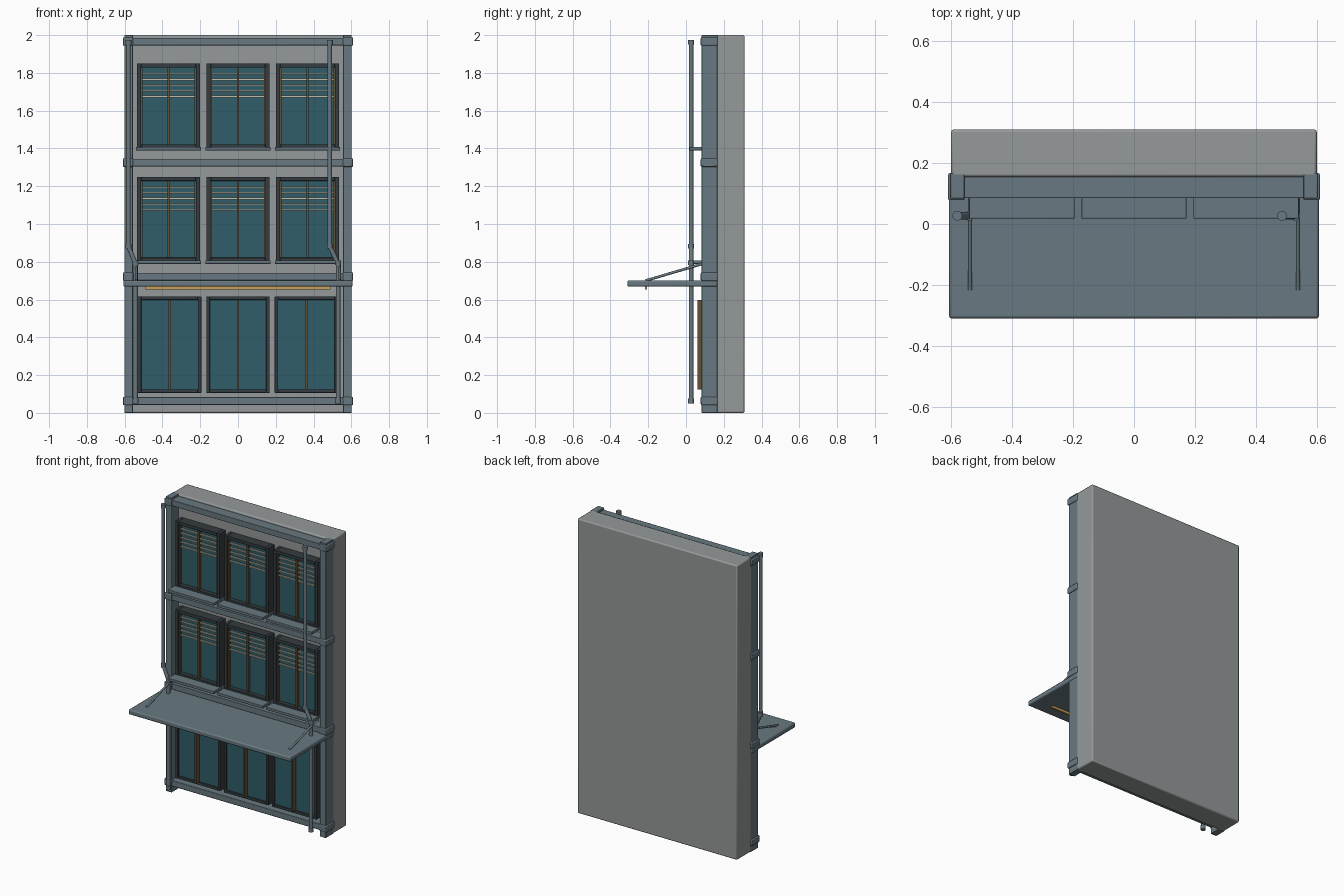
import bpy
from mathutils import Vector

if "Cube" in bpy.data.objects:
    bpy.data.objects.remove(bpy.data.objects["Cube"])


def material(name, rgb):
    m = bpy.data.materials.new(name)
    m.diffuse_color = (*rgb, 1)
    m.use_nodes = True
    m.node_tree.nodes["Principled BSDF"].inputs["Base Color"].default_value = m.diffuse_color
    return m


WALL = material("concrete", (0.30, 0.32, 0.32))
STEEL = material("blue_steel", (0.14, 0.19, 0.22))
DARK = material("dark_frame", (0.035, 0.045, 0.05))
GLASS = material("teal_glass", (0.03, 0.11, 0.14))
BRONZE = material("bronze", (0.13, 0.08, 0.035))
SLAT = material("blind_slat", (0.55, 0.52, 0.42))
WARM = material("warm_light", (0.6, 0.35, 0.1))


def finish(ob, name, mat):
    ob.name = name
    ob.data.materials.append(mat)
    bpy.ops.object.shade_smooth_by_angle()
    return ob


def box(name, x, y, z, mat, bevel=0.0):
    """Box from (min, max) ranges on each axis."""
    c = [(r[0] + r[1]) / 2 for r in (x, y, z)]
    bpy.ops.mesh.primitive_cube_add(size=1, location=c)
    ob = bpy.context.object
    ob.scale = [r[1] - r[0] for r in (x, y, z)]
    bpy.ops.object.transform_apply(location=False, rotation=False, scale=True)
    if bevel:
        b = ob.modifiers.new("bevel", 'BEVEL')
        b.width, b.segments = bevel, 2
    return finish(ob, name, mat)


def rod(name, a, b, r, mat=STEEL):
    """Cylinder between two points."""
    a, b = Vector(a), Vector(b)
    bpy.ops.mesh.primitive_cylinder_add(vertices=16, radius=r, depth=(b - a).length,
                                        location=(a + b) / 2)
    ob = bpy.context.object
    ob.rotation_euler = (b - a).to_track_quat('Z', 'Y').to_euler()
    return finish(ob, name, mat)


# Rear wall slab
box("wall", (-0.6, 0.6), (0.155, 0.31), (0, 2), WALL, 0.008)

# Corner columns and floor beams with bracket collars
for s in (-1, 1):
    box("column", sorted((s * 0.557, s * 0.602)), (0.083, 0.167), (0, 2), STEEL, 0.003)
for z in (0.063, 0.721, 1.325, 1.966):
    box("floor_beam", (-0.59, 0.59), (0.085, 0.158), (z - 0.02, z + 0.02), STEEL, 0.003)
    for s in (-1, 1):
        box("beam_bracket", sorted((s * 0.556, s * 0.61)), (0.078, 0.167),
            (z - 0.022, z + 0.022), STEEL, 0.005)


# Window: frame bars, glass pane, bronze bars
def window(prefix, cx, w, z0, z1, front, glass, bar_front, t):
    x0, x1 = cx - w / 2, cx + w / 2
    for s in (-1, 1):
        box(prefix + "_frame_side", sorted((cx + s * w / 2, cx + s * (w / 2 - t))),
            (front, 0.16), (z0, z1), DARK, 0.002)
    for za, zb in ((z0, z0 + t), (z1 - t, z1)):
        box(prefix + "_frame_rail", (x0 + t, x1 - t), (front, 0.16), (za, zb), DARK, 0.002)
    box(prefix + "_glass", (x0 + t / 2, x1 - t / 2), (glass, 0.157),
        (z0 + t / 2, z1 - t / 2), GLASS)
    box(prefix + "_mullion", (cx - 0.006, cx + 0.006), (bar_front, glass + 0.01),
        (z0 + t, z1 - t), BRONZE)


for i in (-1, 0, 1):
    # Ground floor glazing
    window("shop_window", i * 0.362, 0.335, 0.106, 0.616, 0.085, 0.095, 0.06, 0.018)
    # Upper windows with blinds and sills
    for z0, z1 in ((0.80, 1.25), (1.40, 1.85)):
        cx = i * 0.368
        window("upper_window", cx, 0.334, z0, z1, 0.09, 0.118, 0.1, 0.022)
        for s in (-1, 1):
            box("window_side_trim", (cx + s * 0.142 - 0.004, cx + s * 0.142 + 0.004),
                (0.1, 0.125), (z0 + 0.022, z1 - 0.022), BRONZE)
        for k in range(5):
            z = z1 - 0.055 - 0.03 * k
            box("blind_slat", (cx - 0.14, cx + 0.14), (0.108, 0.12),
                (z - 0.004, z + 0.004), SLAT)
        box("window_sill", (cx - 0.173, cx + 0.173), (0.018, 0.158),
            (z0 - 0.011, z0 + 0.008), STEEL, 0.003)

# Canopy with tie rods and underside light
box("canopy", (-0.607, 0.607), (-0.31, 0.165), (0.668, 0.702), STEEL, 0.008)
for s in (-1, 1):
    rod("canopy_tie_rod", (s * 0.538, -0.215, 0.70), (s * 0.538, 0.09, 0.79), 0.007)
box("canopy_light", (-0.49, 0.49), (-0.218, -0.206), (0.652, 0.67), WARM)

# Drain pipes with an offset above the canopy
for x_top, x_low in ((-0.58, -0.542), (0.486, 0.53)):
    y = 0.027
    rod("drain_pipe_upper", (x_top, y, 0.88), (x_top, y, 1.975), 0.012)
    rod("drain_pipe_offset", (x_top, y, 0.88), (x_low, y, 0.79), 0.012)
    rod("drain_pipe_lower", (x_low, y, 0.05), (x_low, y, 0.80), 0.012)
    for x, z in ((x_top, 1.962), (x_top, 0.882), (x_low, 0.795), (x_low, 0.062)):
        rod("pipe_collar", (x, y, z - 0.013), (x, y, z + 0.013), 0.016)
